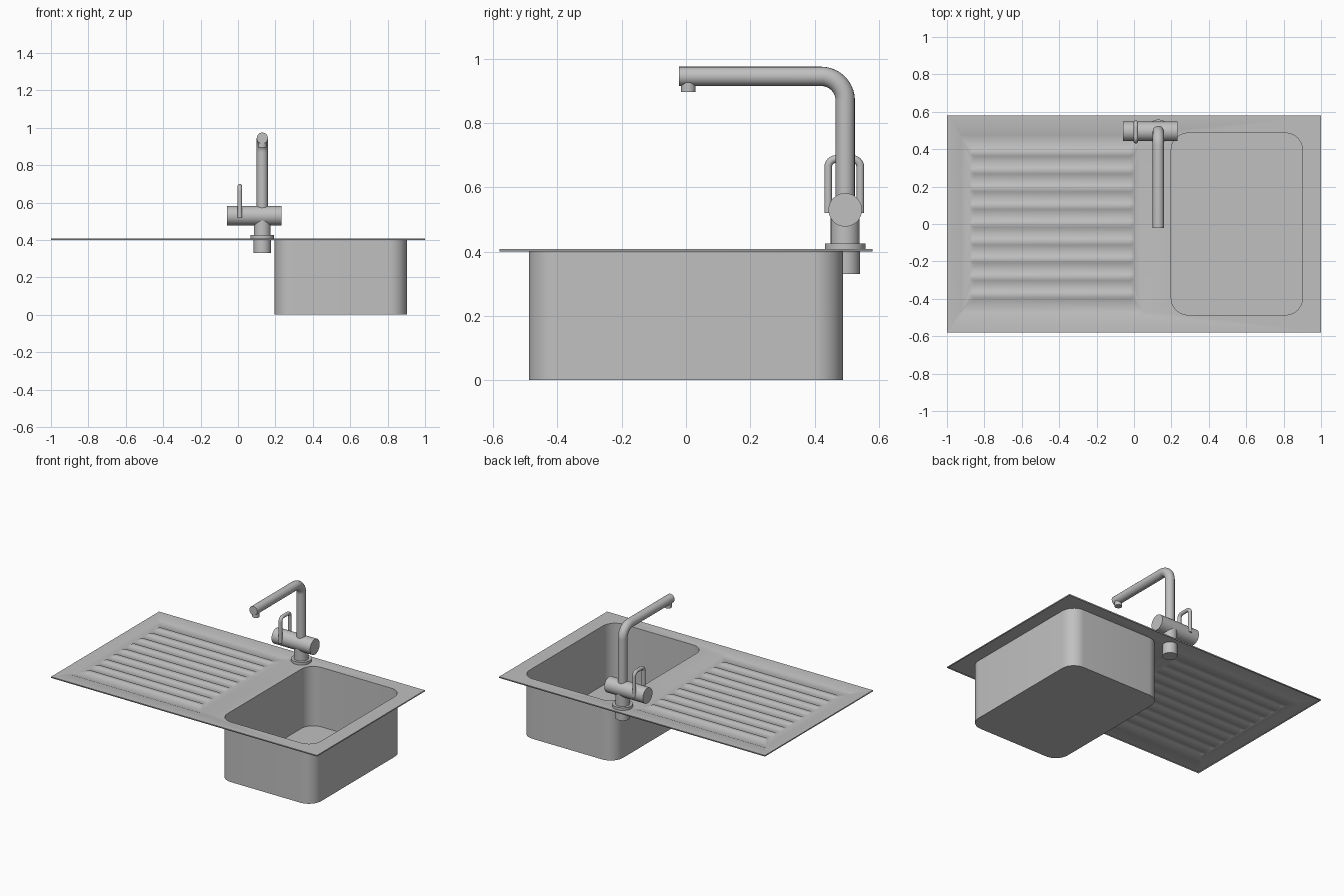
import bpy, bmesh, math
from mathutils import Matrix

old = bpy.data.objects.get("Cube")
if old:
    bpy.data.objects.remove(old, do_unlink=True)

STEEL = (0.53, 0.53, 0.53, 1.0)
steel = bpy.data.materials.new("brushed_steel")
steel.use_nodes = True
steel.diffuse_color = STEEL
steel.node_tree.nodes["Principled BSDF"].inputs["Base Color"].default_value = STEEL

TOP, RIM_LOW = 0.408, 0.400      # worktop sheet heights
SHEET = 0.004                    # metal thickness
TAP_X, TAP_Y = 0.13, 0.495       # tap axis


def finish(obj, angle=35):
    obj.data.materials.clear()
    obj.data.materials.append(steel)
    obj.data.shade_smooth()
    obj.data.set_sharp_from_angle(angle=math.radians(angle))
    return obj


def from_bmesh(name, bm):
    mesh = bpy.data.meshes.new(name)
    bm.to_mesh(mesh)
    bm.free()
    obj = bpy.data.objects.new(name, mesh)
    bpy.context.collection.objects.link(obj)
    return finish(obj)


def rounded_rect(x0, x1, y0, y1, r, steps=8):
    pts = []
    corners = [(x1 - r, y1 - r), (x0 + r, y1 - r), (x0 + r, y0 + r), (x1 - r, y0 + r)]
    for i, (cx, cy) in enumerate(corners):
        for s in range(steps + 1):
            a = math.pi / 2 * (i + s / steps)
            pts.append((cx + r * math.cos(a), cy + r * math.sin(a)))
    return pts


def ring(bm, pts, z):
    verts = [bm.verts.new((x, y, z)) for x, y in pts]
    for a, b in zip(verts, verts[1:] + verts[:1]):
        bm.edges.new((a, b))
    return verts


def bridge(bm, lower, upper):
    n = len(lower)
    for i in range(n):
        j = (i + 1) % n
        bm.faces.new((lower[i], lower[j], upper[j], upper[i]))


def fill(bm, *rings):
    # Flat sheet between an outer ring and the rings cut out of it
    edges = [bm.edges.get((r[i - 1], r[i])) for r in rings for i in range(len(r))]
    bmesh.ops.triangle_fill(bm, edges=edges, use_beauty=True, normal=(0, 0, 1))


# Sink: rim, basin and ribbed drainer pressed from one sheet
bm = bmesh.new()
rim_pts = [(1, 0.58), (-1, 0.58), (-1, -0.58), (1, -0.58)]
rim = ring(bm, rim_pts, TOP)
bridge(bm, ring(bm, rim_pts, RIM_LOW), rim)

basin_pts = rounded_rect(0.195 + SHEET, 0.905 - SHEET, -0.49 + SHEET, 0.49 - SHEET, 0.09, 10)
basin_top = ring(bm, basin_pts, TOP)
basin_floor = ring(bm, basin_pts, SHEET)
bridge(bm, basin_floor, basin_top)
fill(bm, basin_floor)

tray_z = TOP - 0.004
tray_top = ring(bm, rounded_rect(-0.935, 0.055, -0.485, 0.485, 0.012, 3), TOP)
tray_low = ring(bm, rounded_rect(-0.925, 0.045, -0.475, 0.475, 0.008, 3), tray_z)
bridge(bm, tray_low, tray_top)
fill(bm, rim, basin_top, tray_top)

rib_bases = []
for i in range(9):
    y = -0.38 + i * 0.095
    base = ring(bm, rounded_rect(-0.875, 0.0, y - 0.022, y + 0.022, 0.0215, 4), tray_z)
    crest = ring(bm, rounded_rect(-0.869, -0.006, y - 0.016, y + 0.016, 0.0155, 4), TOP)
    bridge(bm, base, crest)
    fill(bm, crest)
    rib_bases.append(base)
fill(bm, tray_low, *rib_bases)

bmesh.ops.recalc_face_normals(bm, faces=bm.faces)
bm.normal_update()
floor_face = min(bm.faces, key=lambda f: f.calc_center_median().z)
if floor_face.normal.z < 0:
    bmesh.ops.reverse_faces(bm, faces=bm.faces)
sink = from_bmesh("sink", bm)
thick = sink.modifiers.new("sheet_thickness", 'SOLIDIFY')
thick.thickness = SHEET
thick.offset = -1


# Tap: cylinders given by their two ends along one axis
def cylinder(name, radius, start, end, centre, axis='Z'):
    bm = bmesh.new()
    bmesh.ops.create_cone(bm, cap_ends=True, segments=48, radius1=radius,
                          radius2=radius, depth=end - start)
    mid = (start + end) / 2
    if axis == 'X':
        bmesh.ops.rotate(bm, verts=bm.verts, matrix=Matrix.Rotation(math.pi / 2, 3, 'Y'))
        offset = (mid, *centre)
    else:
        offset = (*centre, mid)
    bmesh.ops.translate(bm, verts=bm.verts, vec=offset)
    return from_bmesh(name, bm)


def tube(name, x, path, radius):
    # Round tube through (y, z) points in the plane at x
    curve = bpy.data.curves.new(name, 'CURVE')
    curve.dimensions = '3D'
    curve.bevel_depth = radius
    curve.bevel_resolution = 8
    curve.use_fill_caps = True
    spline = curve.splines.new('POLY')
    spline.points.add(len(path) - 1)
    for p, (y, z) in zip(spline.points, path):
        p.co = (x, y, z, 1)
    obj = bpy.data.objects.new(name, curve)
    bpy.context.collection.objects.link(obj)
    bpy.ops.object.select_all(action='DESELECT')
    obj.select_set(True)
    bpy.context.view_layer.objects.active = obj
    bpy.ops.object.convert(target='MESH')
    return finish(bpy.context.view_layer.objects.active)


def arc(cy, cz, r, a0, a1, steps=12):
    angles = [math.radians(a0 + (a1 - a0) * i / steps) for i in range(steps + 1)]
    return [(cy + r * math.cos(a), cz + r * math.sin(a)) for a in angles]


axis = (TAP_X, TAP_Y)
cylinder("tap_shank", 0.046, 0.33, 0.41, axis)
cylinder("tap_flange", 0.063, 0.406, 0.426, axis)
cylinder("tap_base", 0.045, 0.42, 0.53, axis)
cylinder("tap_body", 0.052, -0.058, 0.232, (TAP_Y, 0.53), 'X')
cylinder("spout_nozzle", 0.023, 0.896, 0.93, (TAP_X, 0.007))

tube("spout", TAP_X,
     [(TAP_Y, 0.54)] + arc(TAP_Y - 0.075, 0.87, 0.075, 0, 90, 16) + [(-0.021, 0.945)], 0.03)

# Looped lever straddling the body
tube("lever_handle", 0.01,
     [(0.542, 0.52)] + arc(0.517, 0.663, 0.025, 0, 90)
     + arc(0.467, 0.663, 0.025, 90, 180) + [(0.442, 0.52)], 0.012)
